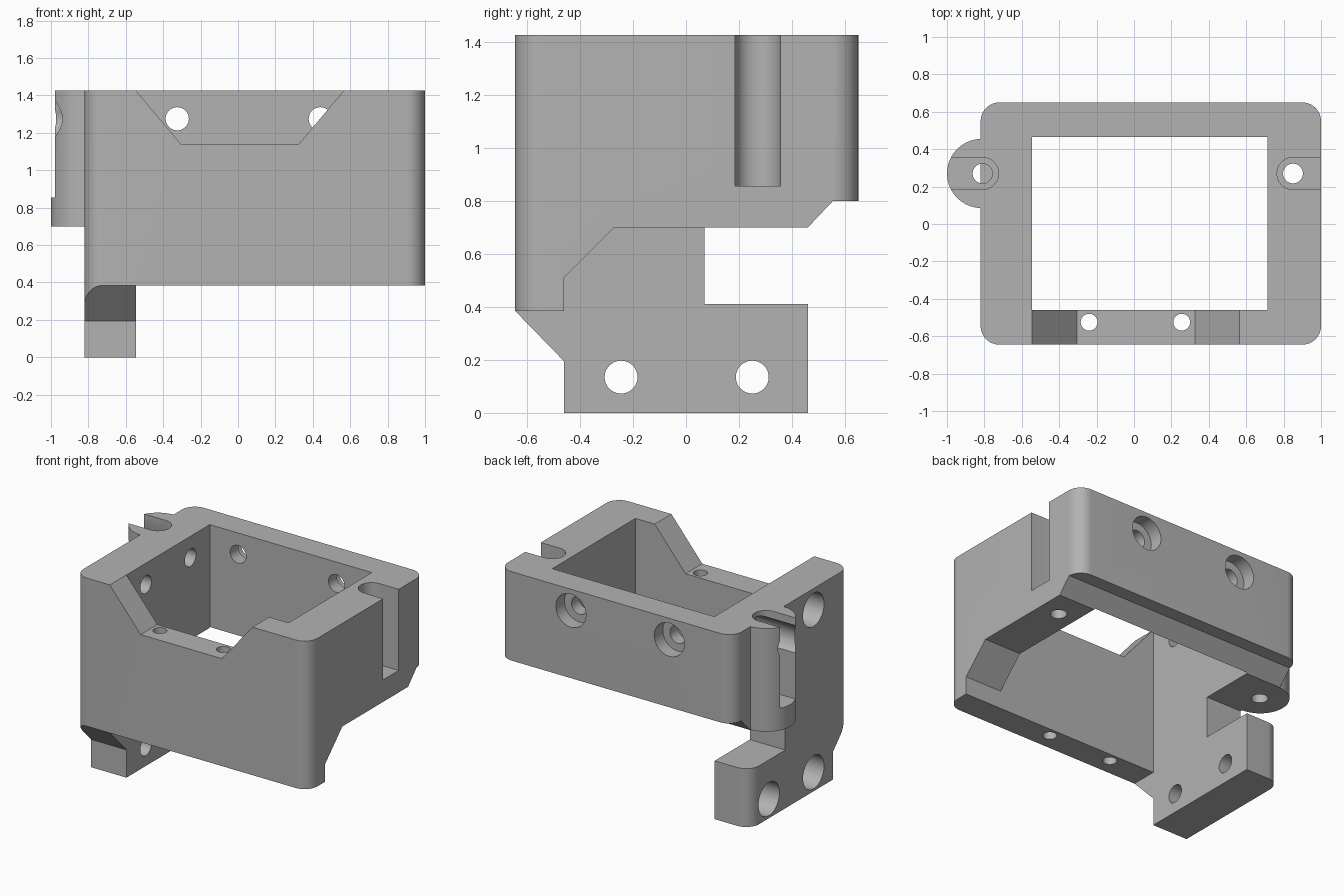
import bpy, bmesh, math
from mathutils import Vector

default = bpy.data.objects.get("Cube")
if default:
    bpy.data.objects.remove(default, do_unlink=True)

grey = bpy.data.materials.new("plain grey")
grey.use_nodes = True
colour = (0.45, 0.45, 0.45, 1)
grey.diffuse_color = colour
grey.node_tree.nodes["Principled BSDF"].inputs["Base Color"].default_value = colour


def prism(name, outline, axis, lo, hi):
    """Extrude a 2D outline along an axis; the outline uses the other two axes in order."""
    def place(p, depth):
        v = list(p)
        v.insert("xyz".index(axis), depth)
        return Vector(v)
    bm = bmesh.new()
    base = bm.faces.new([bm.verts.new(place(p, lo)) for p in outline])
    out = bmesh.ops.extrude_face_region(bm, geom=[base])
    shift = place((0, 0), hi - lo)
    bmesh.ops.translate(bm, vec=shift, verts=[v for v in out["geom"] if isinstance(v, bmesh.types.BMVert)])
    bmesh.ops.recalc_face_normals(bm, faces=bm.faces)
    mesh = bpy.data.meshes.new(name)
    bm.to_mesh(mesh)
    bm.free()
    mesh.materials.append(grey)
    obj = bpy.data.objects.new(name, mesh)
    bpy.context.collection.objects.link(obj)
    return obj


def arc(cx, cy, r, start, end, steps=12):
    angles = [math.radians(start + (end - start) * i / steps) for i in range(steps + 1)]
    return [(cx + r * math.cos(a), cy + r * math.sin(a)) for a in angles]


def circle(cx, cy, r):
    return arc(cx, cy, r, 0, 360, 40)[:-1]


def rect(x0, x1, y0, y1):
    return [(x0, y0), (x1, y0), (x1, y1), (x0, y1)]


def combine(tool, operation="DIFFERENCE"):
    mod = bracket.modifiers.new("boolean", "BOOLEAN")
    mod.operation = operation
    mod.solver = "EXACT"
    mod.object = tool
    bpy.context.view_layer.objects.active = bracket
    bpy.ops.object.modifier_apply(modifier=mod.name)
    bpy.data.objects.remove(tool, do_unlink=True)


def cut(*args):
    combine(prism("cutter", *args))


# Main block with rounded upright corners
left, right, front, back, top, radius = -0.82, 1.0, -0.645, 0.65, 1.425, 0.1
corners = [(right - radius, back - radius), (left + radius, back - radius),
           (left + radius, front + radius), (right - radius, front + radius)]
outline = []
for i, (cx, cy) in enumerate(corners):
    outline += arc(cx, cy, radius, 90 * i, 90 * i + 90)
bracket = prism("mounting_bracket", outline, "z", 0, top)

# Central opening
inner = -0.545
cut(rect(inner, 0.715, -0.46, 0.465), "z", -0.1, 1.6)

# Underside of everything except the leg
cut([(-0.8, -0.1), (-0.8, 0.385), (-0.46, 0.385), (-0.46, 0.51), (-0.27, 0.7),
     (0.46, 0.7), (0.555, 0.8), (0.8, 0.8), (0.8, -0.1)], "x", inner, 1.2)

# Leg: side window, sloped front toe, rounded rear corner
cut([(0.07, 0.41), (0.07, 0.7), (0.46, 0.7), (0.555, 0.8), (0.8, 0.8), (0.8, 0.41)],
    "x", -1.2, -0.5)
cut([(-0.46, -0.1), (-0.46, 0.195), (front, 0.385), (-0.8, 0.54), (-0.8, -0.1)],
    "x", -1.2, -0.5)
cut([(-1, 0.36)] + arc(left + radius, 0.36, radius, 180, 90)
    + [(-0.5, 0.46), (-0.5, 0.8), (-1, 0.8)], "z", -0.1, 0.5)

# Round ear on the right side
ear_y = 0.27
combine(prism("ear", circle(-0.815, ear_y, 0.185), "z", 0.7, top), "UNION")

# Open slots with a screw hole beneath, one on each side
for cx, side in ((-0.81, -1), (0.85, 1)):
    slot = arc(cx, ear_y, 0.086, 90, 90 + side * 180)
    slot += [(side * 1.2, ear_y - 0.086), (side * 1.2, ear_y + 0.086)]
    cut(slot, "z", 0.855, 1.6)
    cut(circle(cx, ear_y, 0.053), "z", 0.6, 1)

# Tapered notch in the front wall, with two upright holes
cut([(-0.587, 1.475), (-0.305, 1.14), (0.325, 1.14), (0.607, 1.475)], "y", -0.8, -0.4595)
for x in (-0.24, 0.255):
    cut(circle(x, -0.525, 0.045), "z", 0.2, 1.3)

# Counterbored holes in the back wall
for x in (-0.325, 0.44):
    cut(circle(x, 1.275, 0.062), "y", 0.4, 0.8)
    cut(circle(x, 1.275, 0.117), "y", 0.555, 0.8)

# Counterbored holes in the leg wall
for y in (-0.245, 0.25):
    for z in (0.135, 1.275):
        cut(circle(y, z, 0.062), "x", -1.2, -0.5)
        cut(circle(y, z, 0.117), "x", -1.2, -0.64)

# Smooth rounded surfaces, crisp edges
bpy.ops.object.select_all(action="DESELECT")
bracket.select_set(True)
bpy.context.view_layer.objects.active = bracket
bpy.ops.object.shade_smooth_by_angle(angle=math.radians(25))
